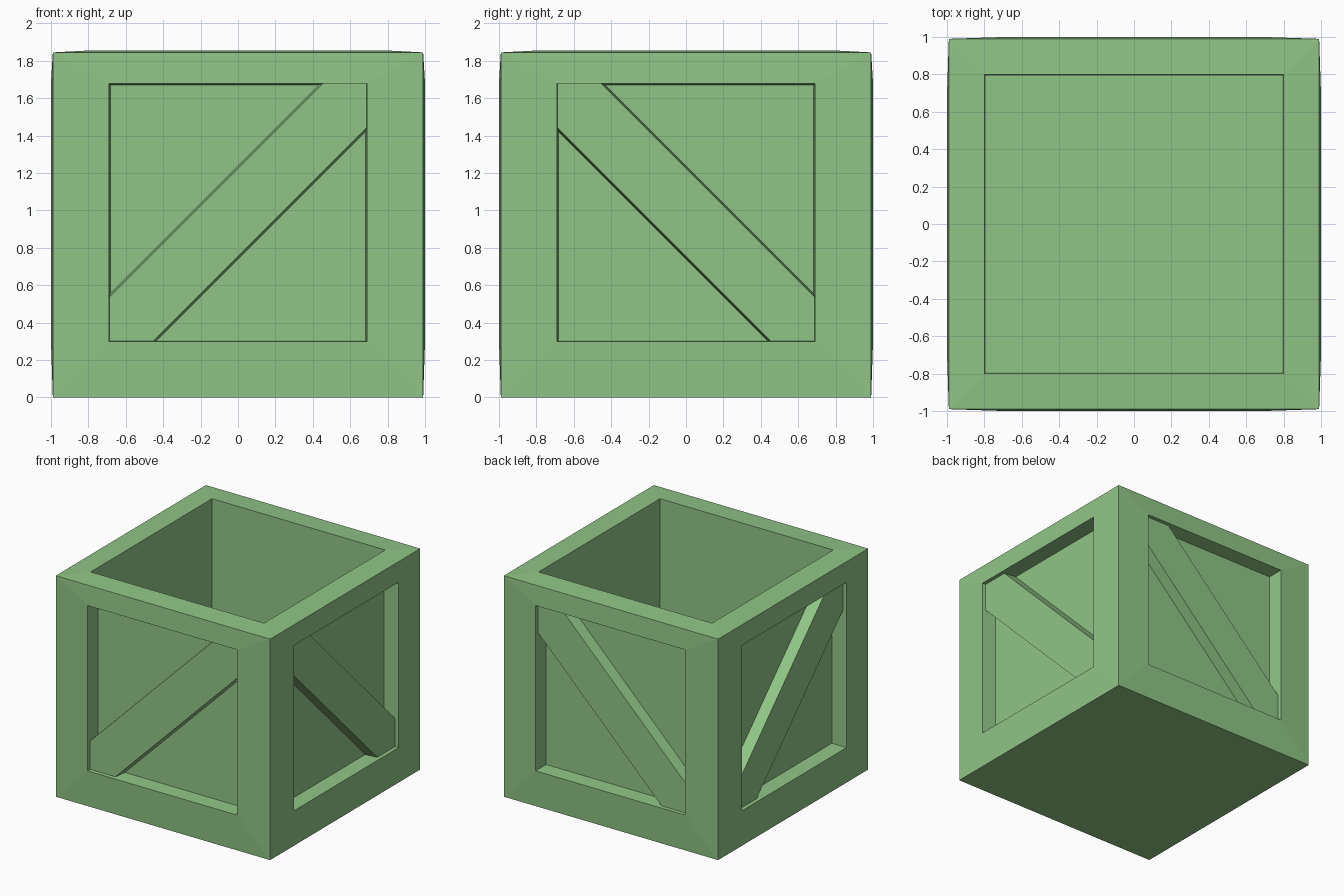
import bpy
import bmesh
import math
from mathutils import Matrix, Vector

cube = bpy.data.objects.get("Cube")
if cube:
    bpy.data.objects.remove(cube, do_unlink=True)

# Single painted colour
green = bpy.data.materials.new("soft_green")
green.use_nodes = True
colour = (0.28, 0.555, 0.24, 1)
green.diffuse_color = colour
bsdf = next(n for n in green.node_tree.nodes if n.type == 'BSDF_PRINCIPLED')
bsdf.inputs["Base Color"].default_value = colour
bsdf.inputs["Roughness"].default_value = 0.8

HEIGHT = 1.855
RECESS = 0.13          # depth of the side panels
FLOOR = 0.2


def finish(bm, name):
    bmesh.ops.remove_doubles(bm, verts=bm.verts, dist=0.0005)
    bmesh.ops.recalc_face_normals(bm, faces=bm.faces)
    mesh = bpy.data.meshes.new(name)
    bm.to_mesh(mesh)
    bm.free()
    mesh.materials.append(green)
    obj = bpy.data.objects.new(name, mesh)
    bpy.context.collection.objects.link(obj)
    return obj


def turn(index):
    return Matrix.Rotation(index * math.pi / 2, 3, 'Z')


def upright(half, low, high, y):
    """Rectangle on the front side."""
    return [Vector(p) for p in ((-half, y, low), (half, y, low),
                                (half, y, high), (-half, y, high))]


def level(half, z):
    return [Vector(p) for p in ((-half, -half, z), (half, -half, z),
                                (half, half, z), (-half, half, z))]


def loft(bm, rings, cap_start=False, cap_end=False, rot=Matrix.Identity(3)):
    """Join successive rings of points with flat faces."""
    loops = [[bm.verts.new(rot @ p) for p in ring] for ring in rings]
    for a, b in zip(loops, loops[1:]):
        for i in range(len(a)):
            j = (i + 1) % len(a)
            bm.faces.new((a[i], a[j], b[j], b[i]))
    if cap_start:
        bm.faces.new(loops[0])
    if cap_end:
        bm.faces.new(loops[-1])


# Open crate body: four recessed sides, rim, inner walls and floor, underside
bm = bmesh.new()
for side in range(4):
    loft(bm, [upright(0.99, 0, HEIGHT - 0.01, -0.99),
              upright(0.69, 0.30, 1.68, -1),
              upright(0.682, 0.305, 1.672, RECESS - 1)],
         cap_end=True, rot=turn(side))
loft(bm, [level(0.99, HEIGHT - 0.01), level(0.8, HEIGHT), level(0.795, FLOOR)],
     cap_end=True)
bm.faces.new([bm.verts.new(p) for p in level(0.99, 0)])
finish(bm, "crate_body")


# Diagonal brace with slightly tapered long edges
def brace_ring(y, width, flip):
    half, low, high = 0.688, 0.302, 1.678
    points = [(-half, low), (-half + width, low), (half, high - width),
              (half, high), (half - width, high), (-half, low + width)]
    return [Vector((flip * x, y, z)) for x, z in points]


for side, (name, flip) in enumerate((("front", 1), ("right", -1),
                                     ("back", -1), ("left", 1))):
    bm = bmesh.new()
    loft(bm, [brace_ring(RECESS - 1.005, 0.25, flip),
              brace_ring(-0.97, 0.235, flip)],
         cap_start=True, cap_end=True, rot=turn(side))
    finish(bm, name + "_brace")
